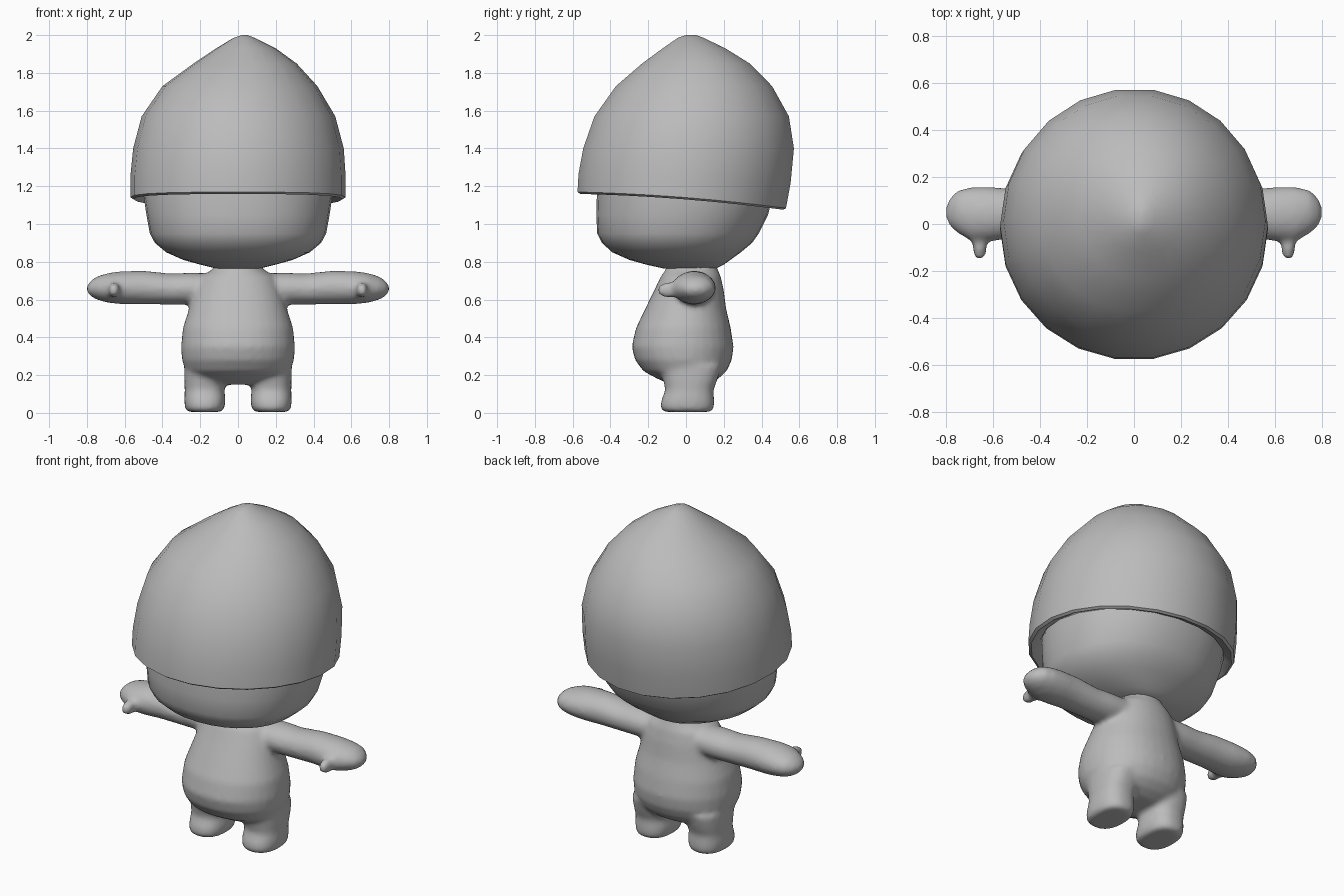
import bpy, bmesh, math

grey = bpy.data.materials.new("plain grey")
grey.diffuse_color = (0.5, 0.5, 0.5, 1)


def loft(name, rings, sides=24, power=2.0, axis="z", mirror=False):
    """Skin closed rings. Ring: (height, a_min, a_max, b_min, b_max[, tilt]).
    axis z: a=x, b=y.  axis x: a=y, b=z."""
    bm = bmesh.new()
    loops = []
    for h, a0, a1, b0, b1, *tilt in rings:
        loop = []
        for i in range(sides):
            t = 2 * math.pi * i / sides
            c, s = math.cos(t), math.sin(t)
            a = (a0 + a1) / 2 + (a1 - a0) / 2 * math.copysign(abs(c) ** (2 / power), c)
            b = (b0 + b1) / 2 + (b1 - b0) / 2 * math.copysign(abs(s) ** (2 / power), s)
            d = tilt[0] * (0.08 * b + 0.05 * b * b) if tilt else 0
            loop.append(bm.verts.new((a, b, h - d) if axis == "z" else (h, a, b)))
        loops.append(loop)
    for lo, hi in zip(loops, loops[1:]):
        for i in range(sides):
            j = (i + 1) % sides
            bm.faces.new((lo[i], lo[j], hi[j], hi[i]))
    bm.faces.new(loops[0][::-1])
    bm.faces.new(loops[-1])
    if mirror:
        src = bm.verts[:] + bm.edges[:] + bm.faces[:]
        dup = bmesh.ops.duplicate(bm, geom=src)["geom"]
        for v in dup:
            if isinstance(v, bmesh.types.BMVert):
                v.co.x *= -1
    bmesh.ops.recalc_face_normals(bm, faces=bm.faces[:])
    me = bpy.data.meshes.new(name)
    bm.to_mesh(me)
    bm.free()
    me.materials.append(grey)
    ob = bpy.data.objects.new(name, me)
    bpy.context.collection.objects.link(ob)
    return ob


def smooth(ob, angle=50):
    bpy.ops.object.select_all(action="DESELECT")
    ob.select_set(True)
    bpy.context.view_layer.objects.active = ob
    bpy.ops.object.shade_smooth_by_angle(angle=math.radians(angle))


# Pointed cap with a turned-in, tilted rim
cap = loft("cap", [
    (1.20, -0.49, 0.49, -0.46, 0.46, 1),
    (1.15, -0.51, 0.51, -0.51, 0.47, 1),
    (1.13, -0.555, 0.555, -0.565, 0.52, 1),
    (1.14, -0.57, 0.57, -0.58, 0.535, 1),
    (1.25, -0.57, 0.57, -0.575, 0.56, 0.5),
    (1.40, -0.555, 0.56, -0.55, 0.577),
    (1.57, -0.51, 0.515, -0.49, 0.55),
    (1.73, -0.40, 0.42, -0.375, 0.46),
    (1.85, -0.235, 0.31, -0.235, 0.34),
    (1.93, -0.115, 0.20, -0.125, 0.21),
    (1.985, -0.025, 0.09, -0.045, 0.095),
    (2.00, 0.02, 0.05, 0.0, 0.055)], sides=22)
smooth(cap)

# Head, its crown hidden in the cap
head = loft("head", [
    (0.765, -0.12, 0.12, -0.12, 0.16),
    (0.785, -0.20, 0.20, -0.21, 0.20),
    (0.81, -0.29, 0.29, -0.30, 0.235),
    (0.85, -0.38, 0.38, -0.39, 0.29),
    (0.90, -0.44, 0.44, -0.445, 0.35),
    (0.95, -0.467, 0.467, -0.47, 0.385),
    (1.05, -0.485, 0.485, -0.475, 0.435),
    (1.15, -0.50, 0.50, -0.472, 0.46),
    (1.30, -0.49, 0.49, -0.46, 0.47),
    (1.50, -0.40, 0.40, -0.37, 0.42),
    (1.62, -0.24, 0.24, -0.22, 0.28),
    (1.66, -0.08, 0.08, -0.06, 0.12)], sides=32, power=2.2)
smooth(head)

# Body pieces, fused below into one soft form
body = loft("body", [
    (0.15, -0.17, 0.17, -0.08, 0.11),
    (0.18, -0.23, 0.23, -0.15, 0.17),
    (0.22, -0.275, 0.275, -0.225, 0.215),
    (0.28, -0.297, 0.297, -0.27, 0.243),
    (0.35, -0.302, 0.302, -0.288, 0.252),
    (0.45, -0.292, 0.292, -0.265, 0.237),
    (0.55, -0.26, 0.26, -0.217, 0.213),
    (0.65, -0.23, 0.23, -0.168, 0.20),
    (0.72, -0.20, 0.20, -0.135, 0.185),
    (0.755, -0.14, 0.14, -0.11, 0.17),
    (0.80, -0.11, 0.11, -0.09, 0.155)], sides=32, power=2.15)

legs = loft("legs", [
    (0.005, 0.085, 0.27, -0.12, 0.135),
    (0.03, 0.07, 0.282, -0.138, 0.15),
    (0.07, 0.066, 0.285, -0.13, 0.15),
    (0.12, 0.072, 0.282, -0.11, 0.145),
    (0.17, 0.065, 0.285, -0.12, 0.165),
    (0.25, 0.05, 0.285, -0.14, 0.19)], power=2.4, mirror=True)

arms = loft("arms", [
    (0.12, -0.06, 0.15, 0.58, 0.74),
    (0.26, -0.06, 0.15, 0.573, 0.742),
    (0.36, -0.055, 0.145, 0.573, 0.738),
    (0.50, -0.06, 0.15, 0.575, 0.753),
    (0.62, -0.075, 0.158, 0.575, 0.75),
    (0.69, -0.075, 0.158, 0.583, 0.74),
    (0.75, -0.04, 0.145, 0.60, 0.722),
    (0.785, -0.01, 0.11, 0.62, 0.695),
    (0.80, 0.02, 0.08, 0.645, 0.67)], axis="x", mirror=True)

thumbs = loft("thumbs", [
    (0.63, -0.135, -0.04, 0.62, 0.68),
    (0.645, -0.155, -0.03, 0.61, 0.69),
    (0.67, -0.155, -0.03, 0.61, 0.69),
    (0.685, -0.13, -0.04, 0.62, 0.68)], sides=12, axis="x", mirror=True)

# Fuse and soften
bpy.ops.object.select_all(action="DESELECT")
for ob in (body, legs, arms, thumbs):
    ob.select_set(True)
bpy.context.view_layer.objects.active = body
bpy.ops.object.join()
remesh = body.modifiers.new("fuse", "REMESH")
remesh.mode = "VOXEL"
remesh.voxel_size = 0.014
soften = body.modifiers.new("soften", "SMOOTH")
soften.factor = 0.5
soften.iterations = 9
for m in ("fuse", "soften"):
    bpy.ops.object.modifier_apply(modifier=m)
body.data.materials.clear()
body.data.materials.append(grey)
for p in body.data.polygons:
    p.material_index = 0
smooth(body, 80)
